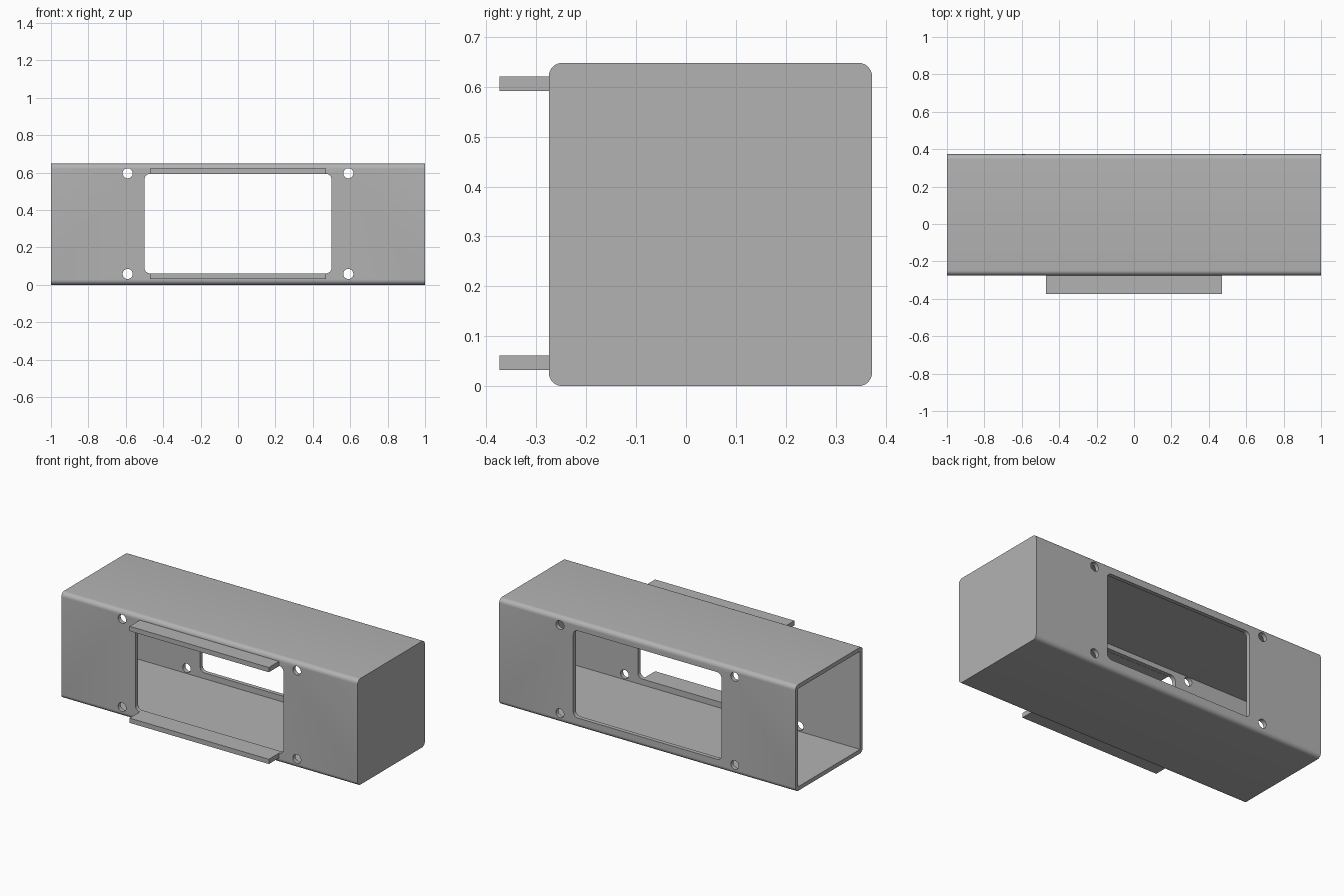
import bpy, bmesh, math
from mathutils import Matrix

if "Cube" in bpy.data.objects:
    bpy.data.objects.remove(bpy.data.objects["Cube"])

# Single grey finish
grey = bpy.data.materials.new("plain_grey")
grey.use_nodes = True
colour = (0.45, 0.45, 0.45, 1)
grey.diffuse_color = colour
grey.node_tree.nodes["Principled BSDF"].inputs["Base Color"].default_value = colour


def finish(bm, name):
    mesh = bpy.data.meshes.new(name)
    bm.to_mesh(mesh)
    bm.free()
    mesh.materials.append(grey)
    obj = bpy.data.objects.new(name, mesh)
    bpy.context.collection.objects.link(obj)
    return obj


def box(name, x, y, z, axis=0, radius=0):
    """Box from ranges, with the edges along one axis rounded."""
    bm = bmesh.new()
    bmesh.ops.create_cube(bm, size=1)
    for v in bm.verts:
        for i, (lo, hi) in enumerate((x, y, z)):
            v.co[i] = (lo + hi) / 2 + v.co[i] * (hi - lo)
    if radius:
        edges = [e for e in bm.edges
                 if abs((e.verts[0].co - e.verts[1].co).normalized()[axis]) > 0.9]
        bmesh.ops.bevel(bm, geom=edges, offset=radius, segments=8,
                        profile=0.5, affect='EDGES')
    return finish(bm, name)


def drill(name, x, z):
    bm = bmesh.new()
    bmesh.ops.create_cone(bm, cap_ends=True, segments=32, radius1=0.027, radius2=0.027,
                          depth=1.2, matrix=Matrix.Translation((x, 0, z))
                          @ Matrix.Rotation(math.pi / 2, 4, 'X'))
    return finish(bm, name)


FRONT, BACK, TOP, WALL = -0.275, 0.373, 0.648, 0.025
MID = TOP / 2 + 0.003

# Housing: rounded tube, closed at the +x end and open at -x
housing = box("housing", (-1, 1), (FRONT, BACK), (0, TOP), 0, 0.027)

# Cavity, window through front and back, and four screw holes per face
cutters = [
    box("cavity_cutter", (-1.1, 1 - WALL), (FRONT + WALL, BACK - WALL), (WALL, TOP - WALL)),
    box("window_cutter", (-0.5, 0.5), (-0.6, 0.6), (MID - 0.266, MID + 0.266), 1, 0.03),
]
for sx in (-1, 1):
    for sz in (-1, 1):
        cutters.append(drill("hole_cutter", sx * 0.59, MID + sz * 0.269))
for cutter in cutters:
    cutter.hide_render = True
    mod = housing.modifiers.new(cutter.name, 'BOOLEAN')
    mod.operation = 'DIFFERENCE'
    mod.solver = 'EXACT'
    mod.object = cutter

# Bake the cuts and discard the cutters
bpy.context.view_layer.update()
cut_mesh = bpy.data.meshes.new_from_object(
    housing.evaluated_get(bpy.context.evaluated_depsgraph_get()))
housing.modifiers.clear()
housing.data = cut_mesh
for cutter in cutters:
    bpy.data.objects.remove(cutter)

bpy.ops.object.select_all(action='DESELECT')
housing.select_set(True)
bpy.context.view_layer.objects.active = housing
bpy.ops.object.shade_smooth_by_angle(angle=math.radians(30))

# Flat flanges along the window's upper and lower edges
for name, lo in (("lower_flange", MID - 0.295), ("upper_flange", MID + 0.265)):
    box(name, (-0.47, 0.47), (-0.374, FRONT), (lo, lo + 0.029))
